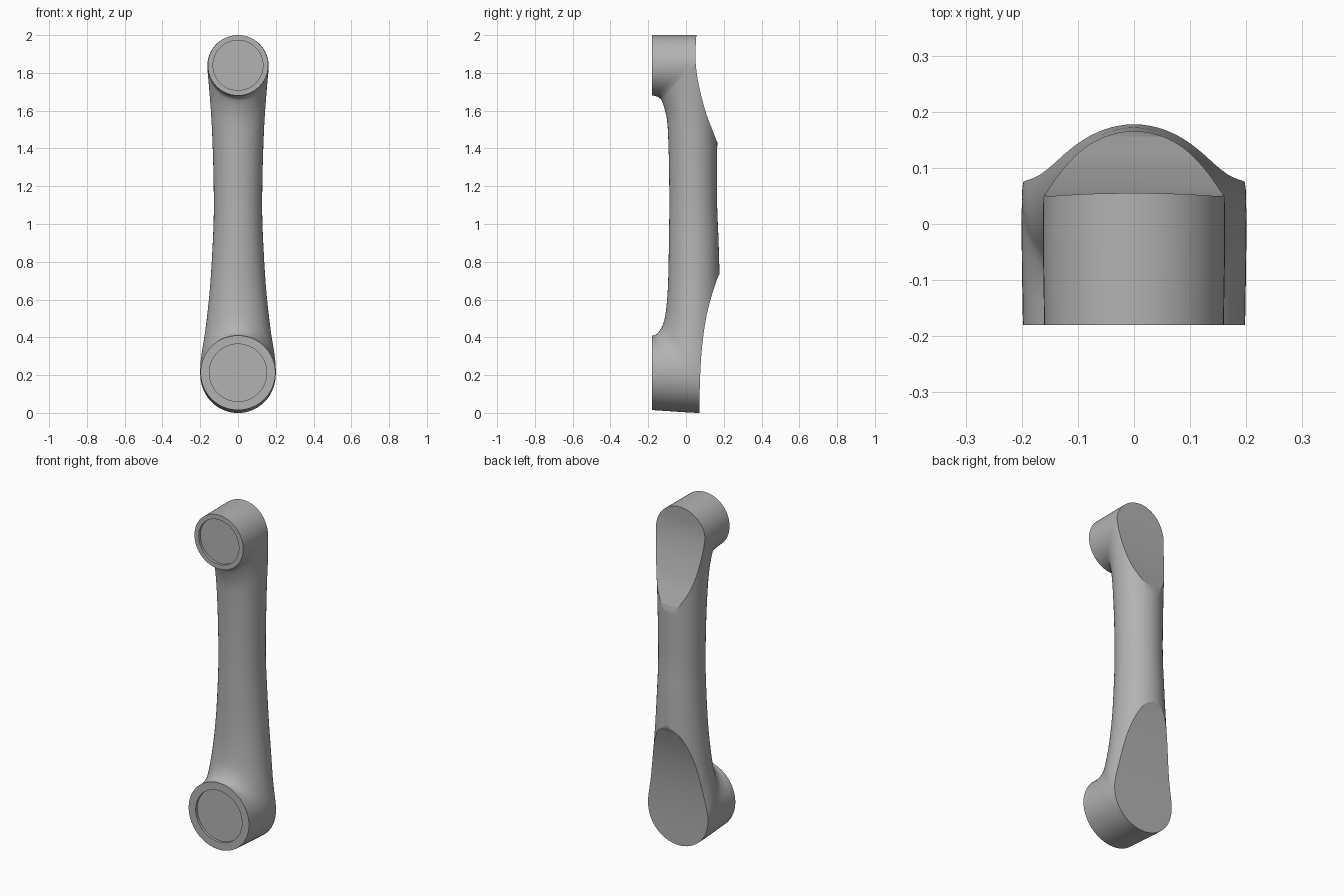
import bpy, bmesh, math
from mathutils import Vector

cube = bpy.data.objects.get("Cube")
if cube:
    bpy.data.objects.remove(cube)

grey = bpy.data.materials.new("satin grey")
grey.use_nodes = True
grey.diffuse_color = (0.45, 0.45, 0.45, 1)
grey.node_tree.nodes["Principled BSDF"].inputs["Base Color"].default_value = (0.45, 0.45, 0.45, 1)

SIDES, STEPS = 64, 6


def make_object(name, bm):
    bmesh.ops.recalc_face_normals(bm, faces=bm.faces)
    mesh = bpy.data.meshes.new(name)
    bm.to_mesh(mesh)
    bm.free()
    mesh.materials.append(grey)
    obj = bpy.data.objects.new(name, mesh)
    bpy.context.collection.objects.link(obj)
    return obj


def spline(points):
    """Smooth rows through the control rows."""
    p = [2 * points[0] - points[1]] + points + [2 * points[-1] - points[-2]]
    out = []
    for a, b, c, d in zip(p, p[1:], p[2:], p[3:]):
        for i in range(STEPS):
            t = i / STEPS
            out.append(0.5 * (2 * b + (c - a) * t + (2 * a - 5 * b + 4 * c - d) * t**2
                              + (3 * b - a - 3 * c + d) * t**3))
    return out + [points[-1]]


# Elliptical sections: inner y, inner z, outer y, outer z, half width
sections = [Vector(s) for s in (
    (-.18, .41, -.18, .015, .198), (-.165, .412, .06, 0, .2), (-.14, .435, .2, 0, .2),
    (-.115, .49, .22, .04, .197), (-.1, .6, .2, .25, .173), (-.093, .75, .183, .58, .148),
    (-.09, .95, .172, .92, .132), (-.088, 1.1, .165, 1.1, .128), (-.09, 1.3, .165, 1.32, .131),
    (-.094, 1.45, .168, 1.6, .139), (-.102, 1.56, .18, 1.84, .151), (-.125, 1.645, .19, 1.99, .161),
    (-.145, 1.67, .18, 2, .162), (-.165, 1.678, .05, 2, .162), (-.18, 1.68, -.18, 2, .16))]


def recess(section, radius):
    """Rim and floor of the shallow round recess in a mounting foot."""
    z = (section[1] + section[3]) / 2
    s = 1 if section[1] > section[3] else -1
    return [Vector((y, z + s * radius, y, z - s * radius, radius)) for y in (-.165, -.18)]


rows = recess(sections[0], .152) + spline(sections) + recess(sections[-1], .132)[::-1]

# Handle bar with both feet, one continuous tube
bm = bmesh.new()
rings = []
for yi, zi, yo, zo, w in rows:
    ring = []
    for k in range(SIDES):
        a = 2 * math.pi * k / SIDES
        f = (1 - math.cos(a)) / 2
        ring.append(bm.verts.new((w * math.sin(a), yi + (yo - yi) * f, zi + (zo - zi) * f)))
    rings.append(ring)
for r, q in zip(rings, rings[1:]):
    for k in range(SIDES):
        n = (k + 1) % SIDES
        bm.faces.new((r[k], r[n], q[n], q[k]))
bm.faces.new(rings[0])
bm.faces.new(rings[-1])
handle = make_object("handle", bm)


def scoop(name, profile, end_z):
    """Prism with a concave front that hollows the back of the handle."""
    curve = [tuple(v) for v in spline([Vector(p) for p in profile])]
    outline = [(curve[0][0], end_z)] + curve + [(.5, curve[-1][1]), (.5, end_z)]
    bm = bmesh.new()
    face = bm.faces.new([bm.verts.new((-.5, y, z)) for y, z in outline])
    ext = bmesh.ops.extrude_face_region(bm, geom=[face])
    bmesh.ops.translate(bm, vec=(1, 0, 0),
                        verts=[g for g in ext["geom"] if isinstance(g, bmesh.types.BMVert)])
    cutter = make_object(name, bm)
    cutter.hide_render = True
    mod = handle.modifiers.new(name, 'BOOLEAN')
    mod.operation = 'DIFFERENCE'
    mod.solver = 'EXACT'
    mod.object = cutter
    return cutter


cutters = [
    scoop("lower_scoop", [(.07, -.02), (.075, .2), (.086, .36), (.106, .5), (.13, .6),
                          (.155, .68), (.175, .73), (.23, .83)], -.2),
    scoop("upper_scoop", [(.056, 2.02), (.05, 1.88), (.065, 1.75), (.102, 1.6),
                          (.139, 1.5), (.167, 1.43), (.23, 1.29)], 2.2)]

# Apply the cuts and shade
bpy.ops.object.select_all(action='DESELECT')
bpy.context.view_layer.objects.active = handle
handle.select_set(True)
for mod in list(handle.modifiers):
    bpy.ops.object.modifier_apply(modifier=mod.name)
for c in cutters:
    bpy.data.objects.remove(c)
bpy.ops.object.shade_smooth_by_angle(angle=math.radians(30))
